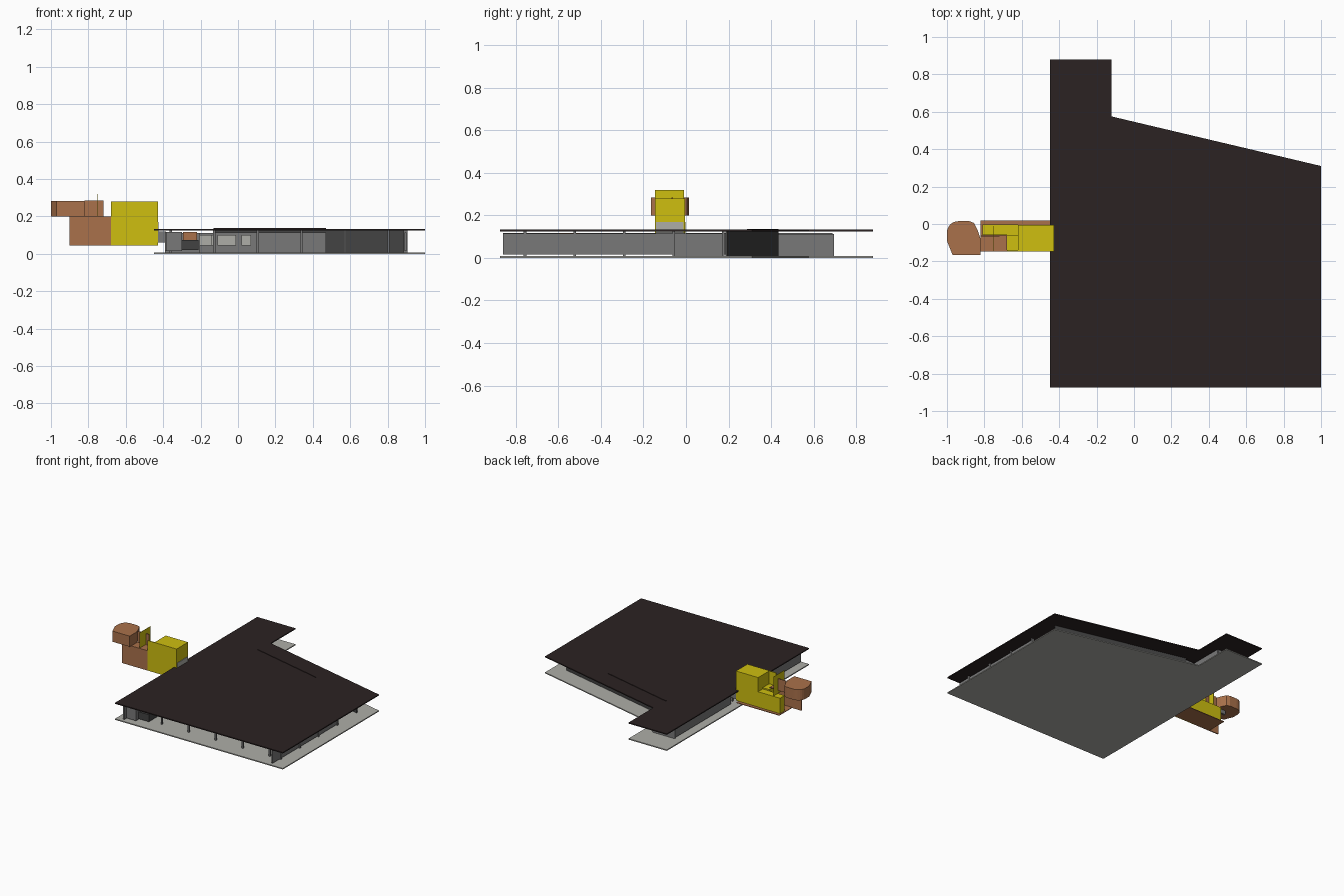
import bpy, math
from mathutils import Vector


def material(name, rgb):
    m = bpy.data.materials.new(name)
    m.diffuse_color = (*rgb, 1)
    return m


ROOF = material("dark roof", (0.024, 0.016, 0.016))
SLAB = material("light grey", (0.42, 0.42, 0.39))
WALL = material("mid grey", (0.19, 0.19, 0.19))
DARK = material("dark grey", (0.055, 0.055, 0.055))
YELLOW = material("yellow", (0.62, 0.52, 0.005))
BROWN = material("copper brown", (0.40, 0.165, 0.07))


def prism(name, outline, z0, z1, mat):
    """Extrude a counter-clockwise plan outline between two heights."""
    n = len(outline)
    verts = [(x, y, z) for z in (z0, z1) for x, y in outline]
    faces = [tuple(range(n - 1, -1, -1)), tuple(range(n, 2 * n))]
    faces += [(i, (i + 1) % n, n + (i + 1) % n, n + i) for i in range(n)]
    me = bpy.data.meshes.new(name)
    me.from_pydata(verts, [], faces)
    me.materials.append(mat)
    ob = bpy.data.objects.new(name, me)
    bpy.context.collection.objects.link(ob)
    return ob


def box(name, x0, x1, y0, y1, z0, z1, mat):
    return prism(name, [(x0, y0), (x1, y0), (x1, y1), (x0, y1)], z0, z1, mat)


def wall(name, a, b, z0, z1, mat, t=0.01):
    """Straight wall between two plan points."""
    a, b = Vector(a), Vector(b)
    d = (b - a).normalized() * t / 2
    s = Vector((-d.y, d.x))
    return prism(name, [a - s, b - s, b + s, a + s], z0, z1, mat)


# Floor slab and flat roof share one outline
plan = [(-0.45, -0.875), (1, -0.875), (1, 0.31), (-0.12, 0.575),
        (-0.12, 0.88), (-0.45, 0.88)]
prism("floor_slab", plan, 0, 0.008, SLAB)
prism("roof", plan, 0.125, 0.133, ROOF)

# Outer walls set back under the roof
wall("east_wall", (0.895, -0.86), (0.895, -0.06), 0.015, 0.115, WALL)
wall("slanted_north_wall", (0.895, 0.19), (-0.12, 0.43), 0.008, 0.124, DARK)
wall("roof_crease", (0.47, 0.29), (-0.13, 0.433), 0.12, 0.137, ROOF, 0.006)
wall("wing_east_wall", (-0.2, 0.42), (-0.2, 0.69), 0.008, 0.112, WALL)
wall("wing_north_wall", (-0.39, 0.69), (-0.2, 0.69), 0.008, 0.112, WALL)
wall("west_wall_front", (-0.385, -0.86), (-0.385, -0.14), 0.015, 0.118, WALL)
wall("west_wall_back", (-0.385, 0.0), (-0.385, 0.69), 0.015, 0.118, WALL)
wall("wing_link_wall", (-0.2, 0.43), (-0.12, 0.43), 0.008, 0.112, WALL)

# Rooms and furniture blocks inside
box("corner_room", -0.385, -0.3, -0.83, -0.68, 0.015, 0.118, WALL)
box("low_counter", -0.3, -0.21, -0.8, -0.7, 0.02, 0.075, DARK)
box("brown_cabinet", -0.295, -0.22, -0.6, -0.5, 0.07, 0.118, BROWN)
for i, (x, y, w) in enumerate([(-0.205, -0.6, 0.065), (0.02, -0.3, 0.05),
                               (-0.11, -0.45, 0.1), (-0.17, 0.38, 0.05)]):
    box(f"light_block_{i}", x, x + w, y, y + 0.055, 0.045, 0.1, SLAB)
wall("inner_partition", (-0.125, -0.06), (-0.125, 0.17), 0.008, 0.115, WALL)
wall("inner_cross_wall", (-0.125, 0.175), (0.47, 0.175), 0.008, 0.115, WALL)

# Regular column grid
for i in range(6):
    for j in range(5):
        x, y = -0.36 + i * 0.233, -0.757 + j * 0.233
        box(f"column_{i}_{j}", x - .006, x + .006, y - .006, y + .006,
            0.008, 0.125, WALL)
for j in range(4):
    y = -0.757 + j * 0.233
    box(f"east_mullion_{j}", 0.885, 0.905, y - .006, y + .006, 0.008, 0.125, WALL)

# Link corridor between hall and raised annex
box("link_corridor", -0.428, -0.385, -0.14, -0.005, 0.06, 0.12, WALL)
box("annex_door_panel", -0.428, -0.424, -0.14, -0.012, 0.06, 0.17, SLAB)

# Raised yellow annex
box("annex_tower", -0.62, -0.428, -0.142, -0.005, 0.05, 0.28, YELLOW)
box("annex_front_wall", -0.68, -0.428, -0.146, -0.14, 0.045, 0.28, YELLOW)
box("annex_low_block", -0.81, -0.62, -0.06, -0.003, 0.05, 0.17, YELLOW)
box("annex_mid_block", -0.68, -0.62, -0.14, -0.06, 0.05, 0.18, YELLOW)
box("annex_fin", -0.751, -0.749, -0.145, -0.01, 0.17, 0.32, YELLOW)
box("annex_floor_plate", -0.82, -0.45, -0.14, 0.02, 0.045, 0.05, BROWN)

# Brown end: front screen, deck and rounded head
box("screen_wall", -0.9, -0.68, -0.146, -0.138, 0.045, 0.2, BROWN)
box("brown_deck", -0.82, -0.68, -0.138, -0.062, 0.192, 0.2, BROWN)
box("deck_back_wall", -0.82, -0.72, -0.068, -0.062, 0.2, 0.285, BROWN)
arc = [(-0.94 + 0.06 * math.cos(a), -0.045 + 0.06 * math.sin(a))
       for a in [math.radians(90 + 15 * k) for k in range(7)]]
head = [(-0.97, -0.165), (-0.82, -0.165), (-0.82, -0.08), (-0.835, -0.035),
        (-0.855, 0.005), (-0.88, 0.015)] + arc + [(-1.0, -0.09)]
prism("rounded_head", head, 0.2, 0.283, BROWN)
box("head_support", -0.9, -0.86, -0.075, -0.06, 0.17, 0.2, WALL)
